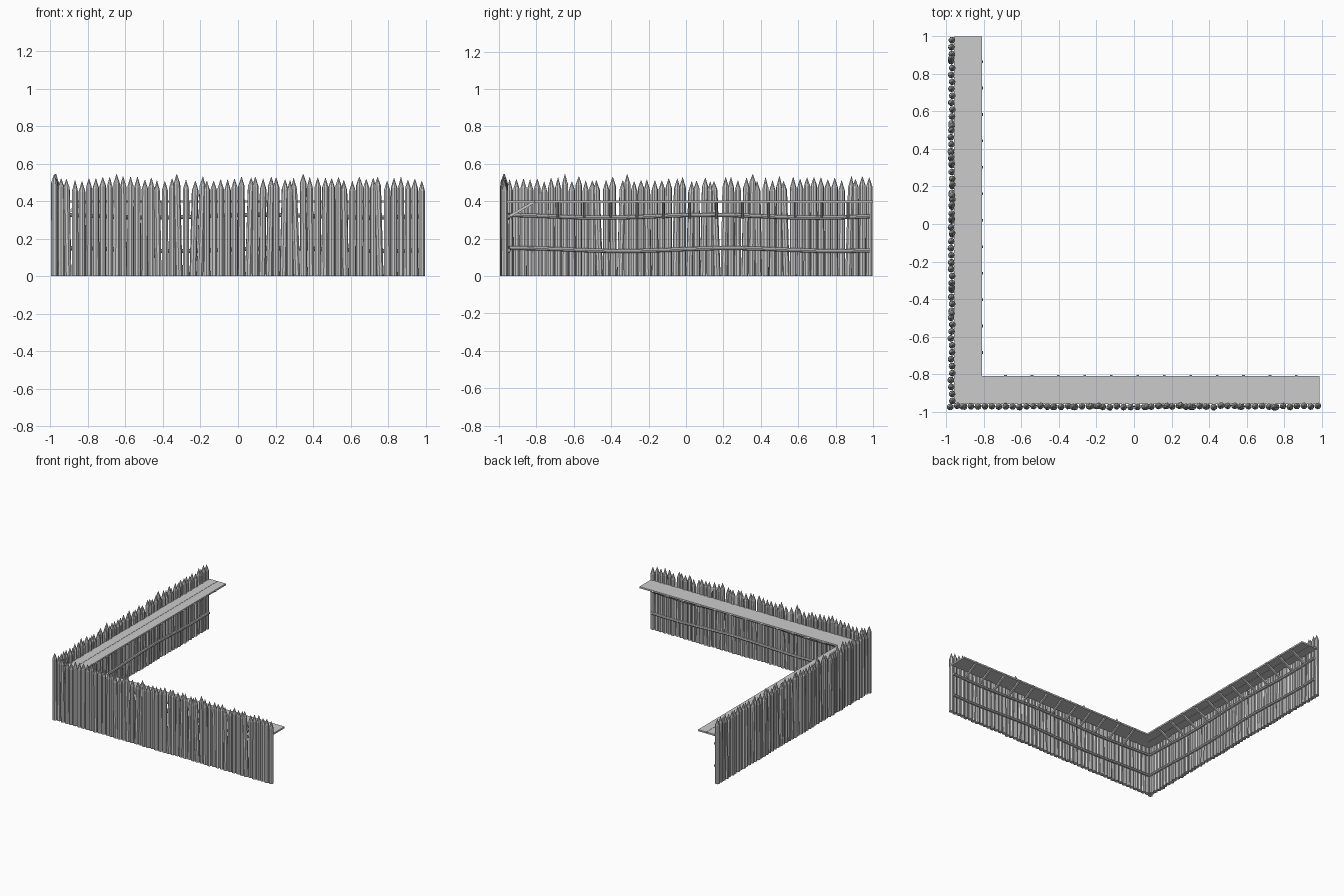
import bpy, bmesh, math, random
from mathutils import Vector, Matrix

random.seed(7)
if "Cube" in bpy.data.objects:
    bpy.data.objects.remove(bpy.data.objects["Cube"])


def material(name, value):
    m = bpy.data.materials.new(name)
    m.use_nodes = True
    colour = (value, value, value, 1)
    m.diffuse_color = colour
    m.node_tree.nodes["Principled BSDF"].inputs["Base Color"].default_value = colour
    return m


wood = material("grey wood", 0.6)
WALL = -0.972     # centre line of both stake rows
INNER = -0.81     # inner edge of the walkway
DECK = 0.405      # top of the walkway
R = 0.0185        # stake radius


def finish(bm, name):
    bmesh.ops.recalc_face_normals(bm, faces=bm.faces)
    mesh = bpy.data.meshes.new(name)
    bm.to_mesh(mesh)
    bm.free()
    ob = bpy.data.objects.new(name, mesh)
    mesh.materials.append(wood)
    bpy.context.collection.objects.link(ob)
    return ob


def place(along, across, z, front):
    """Point on a wing: distance along it, distance across it, height."""
    return Vector((along, across, z) if front else (across, along, z))


def add_loft(bm, rings):
    """Skin a list of equal vertex rings and cap both ends."""
    rows = [[bm.verts.new(p) for p in ring] for ring in rings]
    n = len(rows[0])
    for a, b in zip(rows, rows[1:]):
        for i in range(n):
            j = (i + 1) % n
            bm.faces.new((a[i], a[j], b[j], b[i]))
    bm.faces.new(rows[0])
    bm.faces.new(rows[-1])


def add_stake(bm, base, lean, height):
    """Eight-sided log with a sharpened tip."""
    turn = random.uniform(0, math.pi)
    tip = random.uniform(0.045, 0.06)
    rings = []
    for z, r in ((0, R), (height - tip, R * 0.95), (height, R * 0.06)):
        centre = base + lean * (z / height) + Vector((0, 0, z))
        rings.append([centre + Matrix.Rotation(turn + math.tau * i / 8, 3, 'Z') @ Vector((r, 0, 0))
                      for i in range(8)])
    add_loft(bm, rings)


def add_box(bm, lo, hi):
    size = [h - l for l, h in zip(lo, hi)]
    mid = (Vector(lo) + Vector(hi)) / 2
    bmesh.ops.create_cube(bm, size=1, matrix=Matrix.Translation(mid) @ Matrix.Diagonal((*size, 1)))


def build_stakes(name, front):
    bm = bmesh.new()
    count = 54
    for i in range(0 if front else 1, count):
        along = -0.98 + 1.96 * i / (count - 1)
        height = random.uniform(0.505, 0.535)
        if i in (0, 9, 18, 36):
            height = 0.545
        lean = 0 if i in (0, count - 1) else random.choice((0, 0, random.uniform(-0.018, 0.018)))
        base = place(along, WALL + random.uniform(-0.005, 0.004), 0, front)
        add_stake(bm, base, place(lean, 0, 0, front), height)
    finish(bm, name)


def build_rail(name, front, height, phase):
    """Slightly wavy pole tied to the inside of the wall."""
    bm = bmesh.new()
    rings = []
    for i in range(15):
        along = -0.95 + 1.93 * i / 14
        z = height + 0.008 * math.sin(along * 5.5 + phase)
        rings.append([place(along, WALL + 0.022 + 0.011 * math.cos(a), z + 0.011 * math.sin(a), front)
                      for a in (math.tau * k / 8 for k in range(8))])
    add_loft(bm, rings)
    finish(bm, name)


def build_braces(name, front):
    """Slanted struts from the upper rail to the walkway edge."""
    bm = bmesh.new()
    start, end = (WALL + 0.02, 0.315), (INNER + 0.002, DECK - 0.006)
    for i in range(12):
        along = -0.685 + 0.141 * i
        rings = []
        for across, z in (start, end):
            rings.append([place(along + da, across + dc, z + dz, front)
                          for da, dc, dz in ((-0.007, -0.004, 0.006), (0.007, -0.004, 0.006),
                                             (0.007, 0.004, -0.006), (-0.007, 0.004, -0.006))])
        add_loft(bm, rings)
    finish(bm, name)


for front, side in ((True, "front"), (False, "right")):
    build_stakes(side + "_wall_stakes", front)
    build_rail(side + "_lower_rail", front, 0.142, 0.3)
    build_rail(side + "_upper_rail", front, 0.32, 0.9)
    build_braces(side + "_walkway_braces", front)

# Walkway: two long planks on the right wing, one broad deck on the front wing
bm = bmesh.new()
under = DECK - 0.013
add_box(bm, (-0.96, -0.96, under), (-0.886, 1.0, DECK))
add_box(bm, (-0.884, -0.885, under), (INNER, 1.0, DECK))
finish(bm, "right_walkway")
bm = bmesh.new()
add_box(bm, (-0.886, -0.96, under), (0.99, -0.885, DECK))
add_box(bm, (INNER, -0.885, under), (0.99, INNER, DECK))
finish(bm, "front_walkway")
